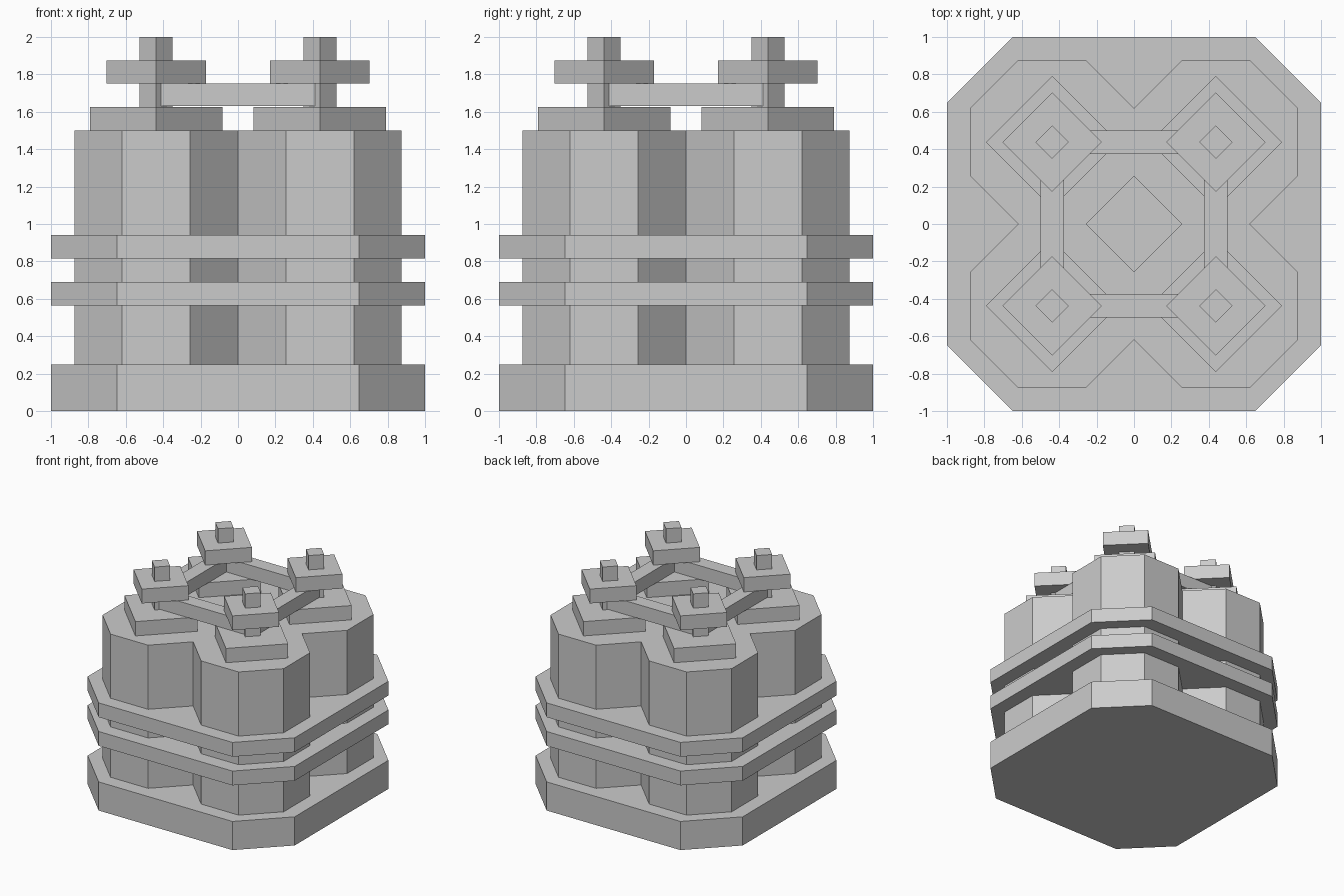
import bpy, math

if "Cube" in bpy.data.objects:
    bpy.data.objects.remove(bpy.data.objects["Cube"])

C = 0.4375  # tank centre offset from the axes


def prism(name, pts, z0, z1):
    """Extrude a counter-clockwise outline from z0 to z1."""
    n = len(pts)
    verts = [(x, y, z) for z in (z0, z1) for x, y in pts]
    faces = [tuple(reversed(range(n))), tuple(range(n, 2 * n))]
    faces += [(i, (i + 1) % n, (i + 1) % n + n, i + n) for i in range(n)]
    mesh = bpy.data.meshes.new(name)
    mesh.from_pydata(verts, [], faces)
    obj = bpy.data.objects.new(name, mesh)
    bpy.context.collection.objects.link(obj)
    return obj


def ngon(cx, cy, r, sides, turn=0.0):
    return [(cx + r * math.cos(turn + math.tau * i / sides),
             cy + r * math.sin(turn + math.tau * i / sides)) for i in range(sides)]


# Base and two bands: square with chamfered corners
k = 0.646
plate = [(1, -k), (1, k), (k, 1), (-k, 1), (-1, k), (-1, -k), (-k, -1), (k, -1)]
prism("base", plate, 0, 0.25)
prism("lower_band", plate, 0.565, 0.69)
prism("upper_band", plate, 0.815, 0.94)

# Four octagonal tanks, each with a cap, valve stem and valve plate
tank_r = C / math.cos(math.pi / 8)
corners = {"front_left": (-C, -C), "front_right": (C, -C),
           "back_right": (C, C), "back_left": (-C, C)}
for side, (x, y) in corners.items():
    prism(f"{side}_tank", ngon(x, y, tank_r, 8, math.pi / 8), 0.25, 1.5)
    prism(f"{side}_cap", ngon(x, y, 0.3535, 4), 1.5, 1.625)
    prism(f"{side}_stem", ngon(x, y, 0.0884, 4), 1.625, 2.0)
    prism(f"{side}_valve_plate", ngon(x, y, 0.2652, 4), 1.75, 1.875)

# Pipes joining neighbouring stems
w = 0.0625
pipe = [(-C, -C - w), (C, -C - w), (C, -C + w), (-C, -C + w)]
for i, side in enumerate(("front", "right", "back", "left")):
    c, s = round(math.cos(i * math.pi / 2)), round(math.sin(i * math.pi / 2))
    prism(f"{side}_pipe", [(c * x - s * y, s * x + c * y) for x, y in pipe], 1.63, 1.75)
